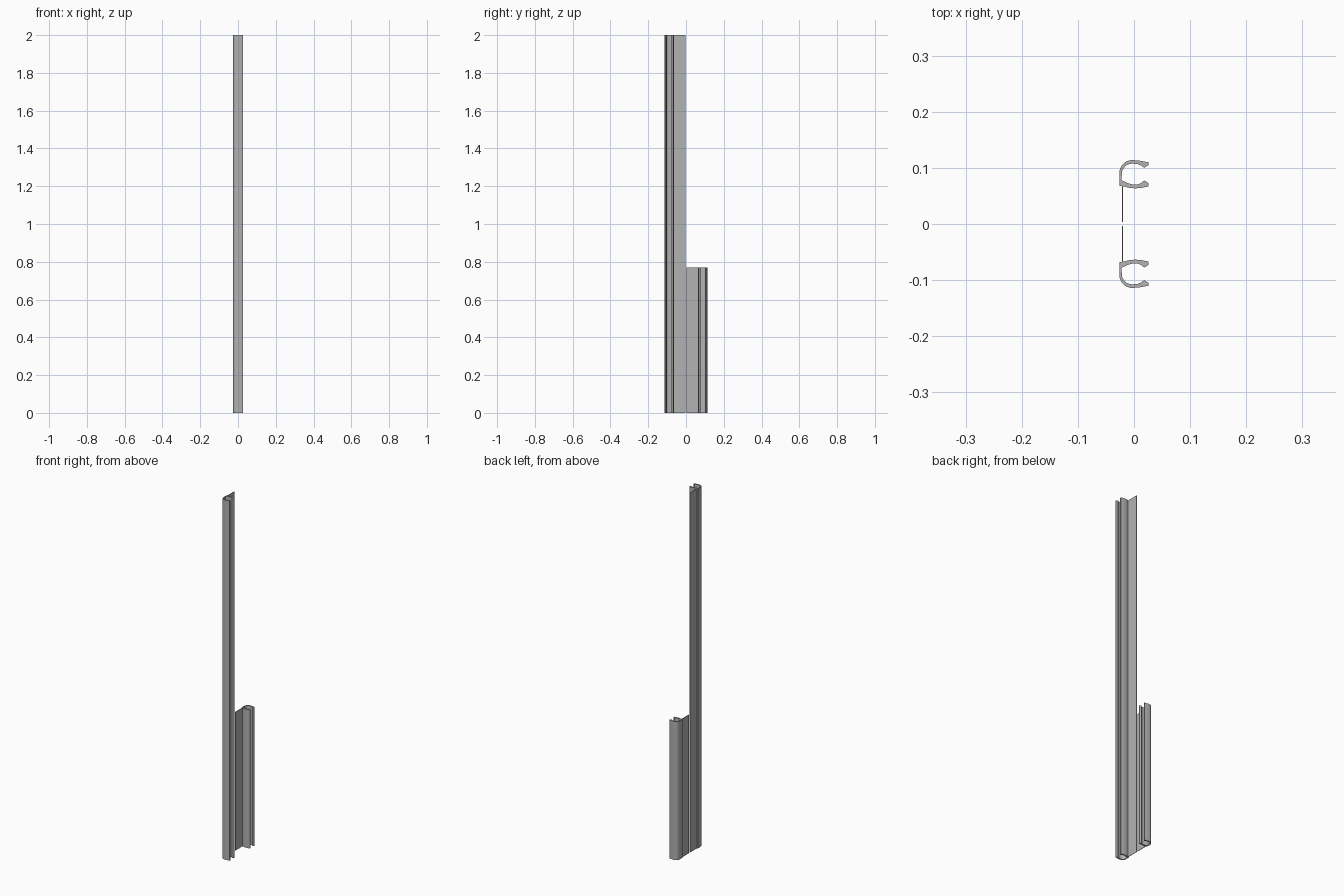
import bpy, bmesh
from math import cos, sin, radians

old = bpy.data.objects.get("Cube")
if old:
    bpy.data.objects.remove(old, do_unlink=True)

grey = bpy.data.materials.new("plain grey")
grey.use_nodes = True
colour = (0.45, 0.45, 0.45, 1)
grey.diffuse_color = colour
grey.node_tree.nodes["Principled BSDF"].inputs["Base Color"].default_value = colour


def arc(cx, cy, rx, ry, start, end, steps=8):
    angles = [radians(start + (end - start) * i / steps) for i in range(steps + 1)]
    return [(cx + rx * cos(a), cy + ry * sin(a)) for a in angles]


def extrude(name, profile, height, side):
    """Upright extrusion of a cross-section, mirrored in y when side is -1."""
    bm = bmesh.new()
    base = bm.faces.new([bm.verts.new((x, side * y, 0)) for x, y in profile])
    top = bmesh.ops.extrude_face_region(bm, geom=[base])["geom"]
    verts = [v for v in top if isinstance(v, bmesh.types.BMVert)]
    bmesh.ops.translate(bm, verts=verts, vec=(0, 0, height))
    bmesh.ops.recalc_face_normals(bm, faces=bm.faces)
    mesh = bpy.data.meshes.new(name)
    bm.to_mesh(mesh)
    bm.free()
    mesh.materials.append(grey)
    obj = bpy.data.objects.new(name, mesh)
    bpy.context.collection.objects.link(obj)
    bpy.ops.object.select_all(action="DESELECT")
    obj.select_set(True)
    bpy.context.view_layer.objects.active = obj
    bpy.ops.object.shade_smooth_by_angle(angle=radians(30))


# Open channel: rounded outer corner, square inner corner, two hooked lips
channel = [(-.026, .068), *arc(-.003, .091, .023, .023, 180, 90),
           (.009, .113), (.026, .110), (.026, .105), (.018, .100), (.013, .104),
           (.006, .107), *arc(-.003, .090, .0185, .0175, 90, 180),
           (-.0225, .078), (-.010, .0725), (0, .0700), (.008, .0710), (.013, .0735),
           (.018, .0775), (.026, .073), (.026, .067), (.014, .0645),
           (.003, .0635), (-.006, .0640), (-.019, .067)]
# Thin flange running from the channel to the middle
flange = [(-.0217, .0035), (-.0193, .0035), (-.0193, .0685), (-.0217, .0685)]

for place, height, side in (("front", 2.0, -1), ("back", 0.77, 1)):
    extrude(place + "_channel", channel, height, side)
    extrude(place + "_flange", flange, height, side)
